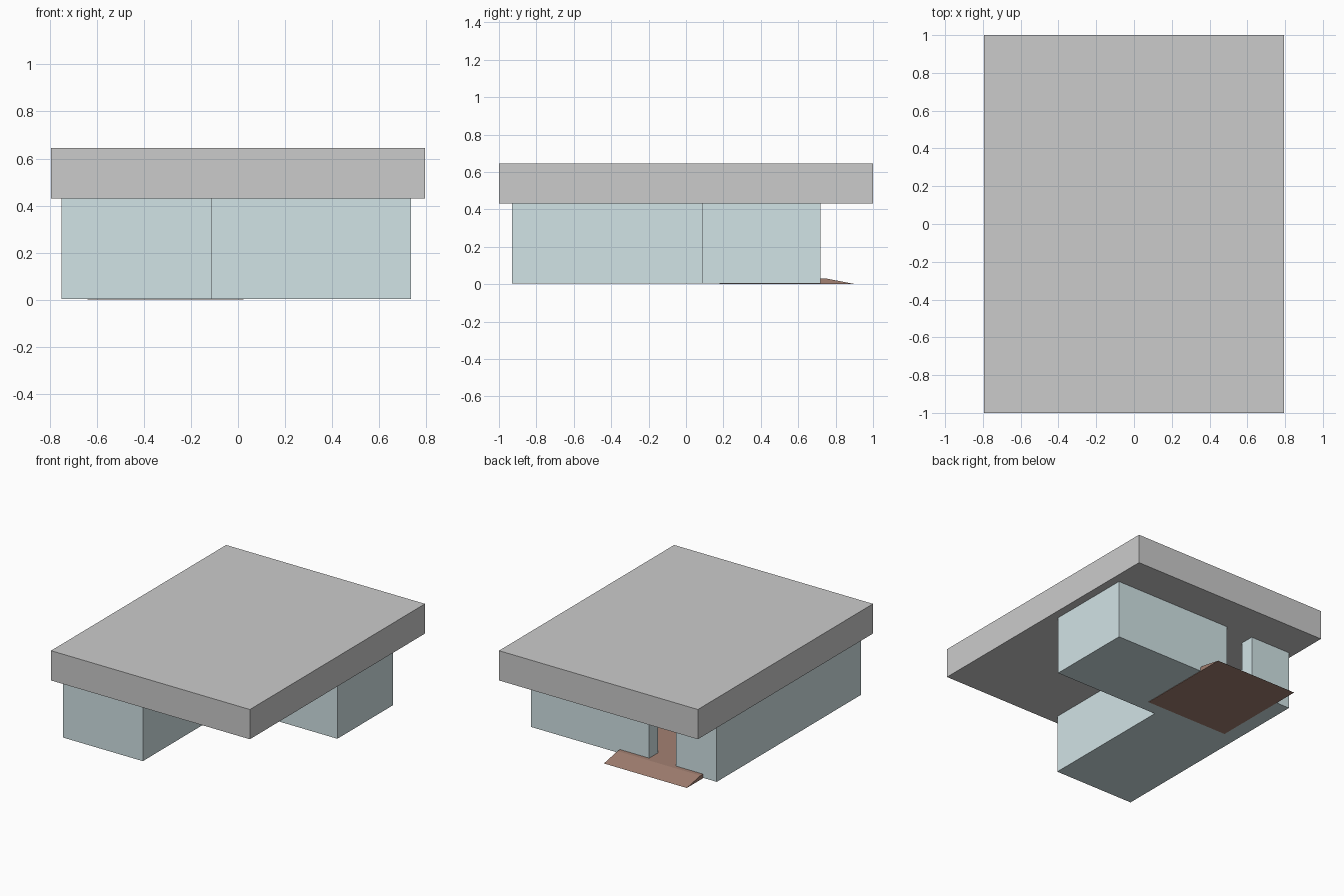
import bpy, bmesh
from mathutils import Vector

if "Cube" in bpy.data.objects:
    bpy.data.objects.remove(bpy.data.objects["Cube"])


def material(name, rgb):
    m = bpy.data.materials.new(name)
    m.diffuse_color = (*rgb, 1)
    m.use_nodes = True
    m.node_tree.nodes["Principled BSDF"].inputs["Base Color"].default_value = m.diffuse_color
    return m


def prism(name, outline, depth, mat=None):
    """Close a flat outline and extrude it along the depth vector."""
    mesh = bpy.data.meshes.new(name)
    bm = bmesh.new()
    face = bm.faces.new([bm.verts.new(p) for p in outline])
    top = bmesh.ops.extrude_face_region(bm, geom=[face])["geom"]
    bmesh.ops.translate(bm, vec=Vector(depth),
                        verts=[v for v in top if isinstance(v, bmesh.types.BMVert)])
    bmesh.ops.recalc_face_normals(bm, faces=bm.faces)
    bm.to_mesh(mesh)
    bm.free()
    ob = bpy.data.objects.new(name, mesh)
    bpy.context.collection.objects.link(ob)
    if mat:
        mesh.materials.append(mat)
    return ob


def flat(points, z):
    return [(x, y, z) for x, y in points]


teal = material("pale_teal", (0.64, 0.77, 0.79))
brown = material("dark_brown", (0.37, 0.22, 0.17))
BASE, EAVES, TOP = 0.003, 0.43, 0.645

# flat overhanging roof slab
prism("roof", flat([(-.795, -1), (.795, -1), (.795, 1), (-.795, 1)], EAVES),
      (0, 0, TOP - EAVES))

# hollow L-shaped walls, open at the rear doorway
footprint = [(-.75, -.93), (-.11, -.93), (-.11, .085), (.735, .085), (.735, .72)]
doorway_and_inside = [(-.21, .72), (-.21, .62), (.635, .62), (.635, .185),
                      (-.21, .185), (-.21, -.83), (-.65, -.83), (-.65, .62),
                      (-.425, .62), (-.425, .72)]
prism("walls", flat(footprint + doorway_and_inside + [(-.75, .72)], BASE),
      (0, 0, EAVES - BASE), teal)

# thin floor closing the underside
prism("floor", flat(footprint + [(-.75, .72)], BASE), (0, 0, .005), teal)

# entrance plate with a sloping outer lip
side = [(.18, 0), (.905, 0), (.75, .03), (.18, .03)]
prism("entrance_ramp", [(-.64, y, z) for y, z in side], (.663, 0, 0), brown)
